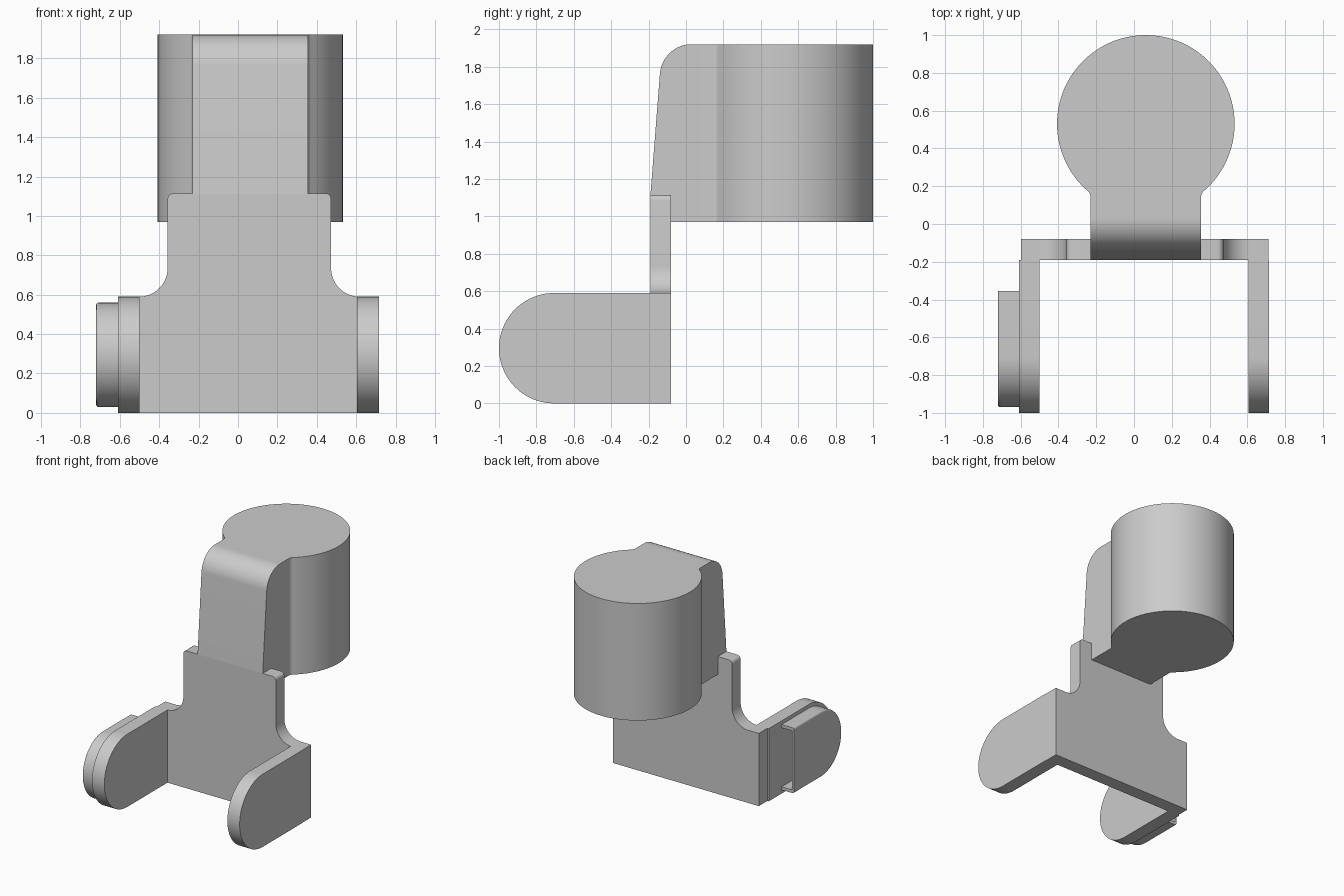
import bpy, bmesh, math
from mathutils import Vector

if "Cube" in bpy.data.objects:
    bpy.data.objects.remove(bpy.data.objects["Cube"])

grey = bpy.data.materials.new("plain_grey")
grey.diffuse_color = (0.6, 0.6, 0.6, 1)
grey.use_nodes = True
grey.node_tree.nodes["Principled BSDF"].inputs["Base Color"].default_value = grey.diffuse_color


def arc(cx, cy, r, a0, a1, n=16):
    """Points along an arc, angles in degrees."""
    return [(cx + r * math.cos(math.radians(a0 + (a1 - a0) * i / n)),
             cy + r * math.sin(math.radians(a0 + (a1 - a0) * i / n))) for i in range(n + 1)]


def prism(name, outline, axis, lo, hi):
    """Extrude a 2D outline along an axis (x: outline is y,z; y: x,z; z: x,y)."""
    place = {"x": lambda p, d: (d, p[0], p[1]),
             "y": lambda p, d: (p[0], d, p[1]),
             "z": lambda p, d: (p[0], p[1], d)}[axis]
    bm = bmesh.new()
    face = bm.faces.new([bm.verts.new(place(p, lo)) for p in outline])
    ext = bmesh.ops.extrude_face_region(bm, geom=[face])
    top = [v for v in ext["geom"] if isinstance(v, bmesh.types.BMVert)]
    bmesh.ops.translate(bm, verts=top, vec=Vector(place((0, 0), hi - lo)))
    bmesh.ops.recalc_face_normals(bm, faces=bm.faces)
    mesh = bpy.data.meshes.new(name)
    bm.to_mesh(mesh)
    bm.free()
    mesh.materials.append(grey)
    obj = bpy.data.objects.new(name, mesh)
    bpy.context.collection.objects.link(obj)
    bpy.ops.object.select_all(action='DESELECT')
    obj.select_set(True)
    bpy.context.view_layer.objects.active = obj
    bpy.ops.object.shade_smooth_by_angle(angle=math.radians(30))
    return obj


# Upright plate: wide foot, filleted waist, rounded shoulders
MID = 0.0575
half = ([(0.655, 0), (0.655, 0.59)] + arc(0.56, 0.735, 0.145, 270, 180)
        + arc(0.385, 1.085, 0.03, 0, 90, 6))
outline = [(MID + x, z) for x, z in half] + [(MID - x, z) for x, z in reversed(half)]
prism("upright_plate", outline, "y", -0.19, -0.08)

# Two side arms with round front ends
arm = [(-0.19, 0), (-0.19, 0.59)] + arc(-0.705, 0.295, 0.295, 90, 270, 40)
prism("left_arm", arm, "x", -0.61, -0.50)
prism("right_arm", arm, "x", 0.605, 0.715)

# Thin hollow cover on the left arm, open towards the back
BACK, CY, CZ = -0.355, -0.705, 0.295


def cover_line(r):
    return [(BACK, CZ + r)] + arc(CY, CZ, r, 90, 270, 40) + [(BACK, CZ - r)]


prism("cover_rim", cover_line(0.265) + cover_line(0.24)[::-1], "x", -0.705, -0.61)
cover = prism("cover_plate", cover_line(0.265), "x", -0.72, -0.705)
bev = cover.modifiers.new("soft_edge", 'BEVEL')
bev.width, bev.segments = 0.012, 3
bev.limit_method = 'WEIGHT'
weights = cover.data.attributes.new("bevel_weight_edge", 'FLOAT', 'EDGE')
for e in cover.data.edges:
    a, b = (cover.data.vertices[i].co for i in e.vertices)
    outer = a.x < -0.715 and b.x < -0.715
    weights.data[e.index].value = 1.0 if outer and min(a.y, b.y) < BACK - 0.01 else 0.0

# Neck: sloping front that rolls over into the flat top
HW, CX, JOIN = 0.2925, 0.0625, 0.06
neck = ([(JOIN, 0.97), (-0.08, 0.97), (-0.08, 1.115), (-0.19, 1.115)]
        + arc(0.03, 1.75, 0.17, 176, 90, 18) + [(JOIN, 1.92)])
prism("neck", neck, "x", CX - HW, CX + HW)

# Drum with a filleted root that meets the neck
R, CYD, f = 0.47, 0.53, 0.04
dx = HW + f
dy = math.sqrt((R + f) ** 2 - dx ** 2)
t = math.degrees(math.atan2(dy, dx))
drum = ([(CX + HW, JOIN)] + arc(CX + dx, CYD - dy, f, 180, 180 - t, 6)
        + arc(CX, CYD, R, -t, 180 + t, 96)[1:-1]
        + arc(CX - dx, CYD - dy, f, t, 0, 6) + [(CX - HW, JOIN)])
prism("drum", drum, "z", 0.97, 1.92)
